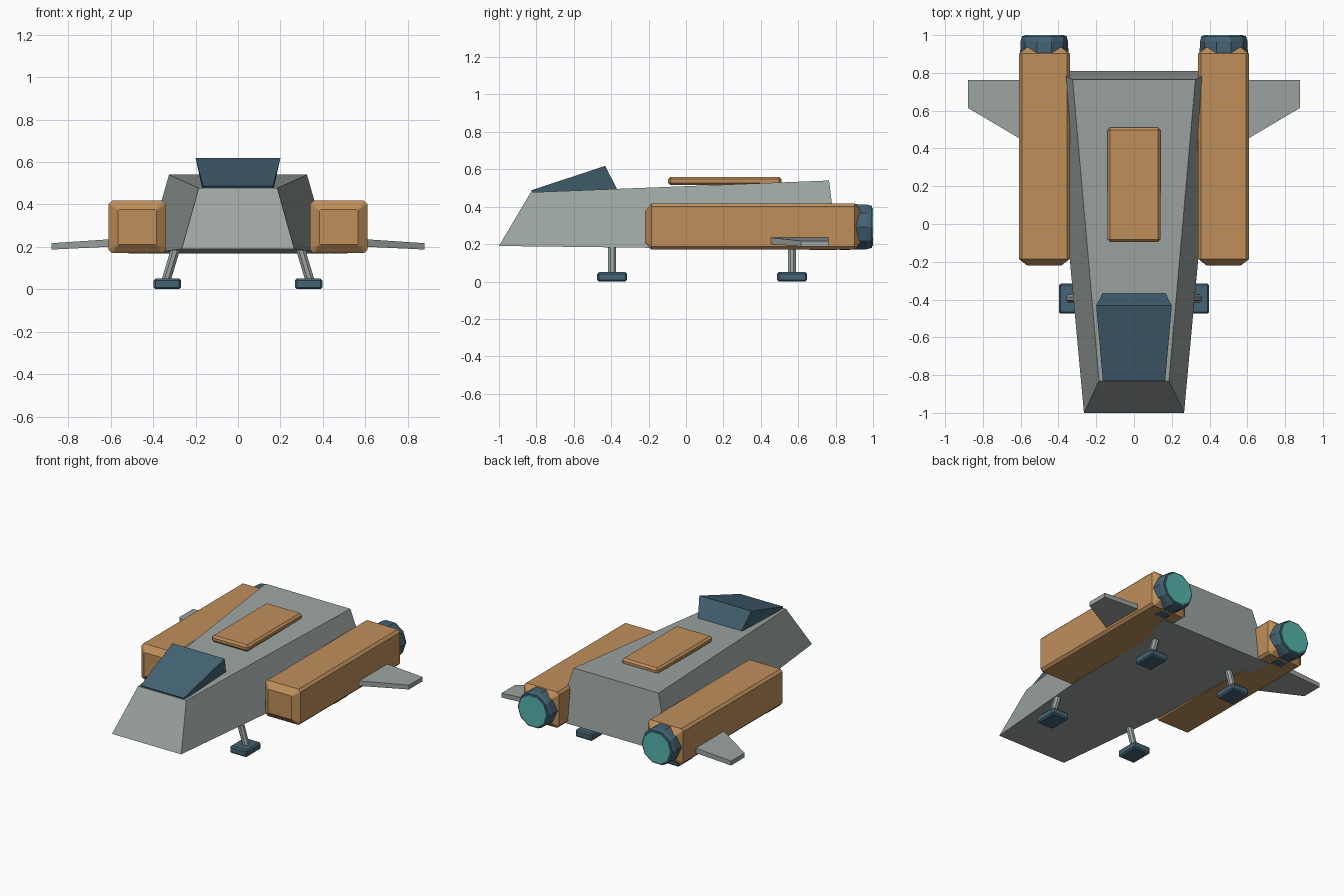
import bpy, bmesh, math
from mathutils import Vector, Matrix

if "Cube" in bpy.data.objects:
    bpy.data.objects.remove(bpy.data.objects["Cube"])


def material(name, rgb):
    m = bpy.data.materials.new(name)
    m.diffuse_color = (*rgb, 1)
    m.use_nodes = True
    m.node_tree.nodes["Principled BSDF"].inputs["Base Color"].default_value = m.diffuse_color
    return m


GREY = material("hull grey", (0.33, 0.37, 0.355))
ORANGE = material("panel orange", (0.52, 0.275, 0.105))
BLUE = material("dark blue", (0.058, 0.125, 0.175))
TEAL = material("glow teal", (0.09, 0.46, 0.42))


def finish(name, bm, mat):
    bmesh.ops.recalc_face_normals(bm, faces=bm.faces)
    me = bpy.data.meshes.new(name)
    bm.to_mesh(me)
    bm.free()
    me.materials.append(mat)
    ob = bpy.data.objects.new(name, me)
    bpy.context.collection.objects.link(ob)
    return ob


def loft(name, rings, mat):
    """Skin a list of equal-length point rings and cap both ends."""
    bm = bmesh.new()
    vs = [[bm.verts.new(p) for p in r] for r in rings]
    n = len(rings[0])
    for a, b in zip(vs, vs[1:]):
        for i in range(n):
            j = (i + 1) % n
            bm.faces.new((a[i], a[j], b[j], b[i]))
    bm.faces.new(vs[0])
    bm.faces.new(vs[-1])
    return finish(name, bm, mat)


def box(name, lo, hi, bevel, mat):
    bm = bmesh.new()
    lo, hi = Vector(lo), Vector(hi)
    bmesh.ops.create_cube(bm, size=1, matrix=Matrix.Translation((lo + hi) / 2)
                          @ Matrix.Diagonal((*(hi - lo), 1)))
    bmesh.ops.bevel(bm, geom=bm.edges[:], offset=bevel, segments=1,
                    affect='EDGES', profile=0.5)
    return finish(name, bm, mat)


def tube(name, a, b, r1, r2, sides, mat, turn=0.0):
    a, b = Vector(a), Vector(b)
    d = b - a
    bm = bmesh.new()
    bmesh.ops.create_cone(bm, cap_ends=True, segments=sides, radius1=r1, radius2=r2,
                          depth=d.length,
                          matrix=Matrix.Translation((a + b) / 2)
                          @ d.to_track_quat('Z', 'Y').to_matrix().to_4x4()
                          @ Matrix.Rotation(turn, 4, 'Z'))
    return finish(name, bm, mat)


def section(y, x0, x1, z0, z1, c):
    """Rectangle in the xz plane with chamfered corners."""
    return [(x0 + c, y, z0), (x1 - c, y, z0), (x1, y, z0 + c), (x1, y, z1 - c),
            (x1 - c, y, z1), (x0 + c, y, z1), (x0, y, z1 - c), (x0, y, z0 + c)]


# Hull: tapered wedge with sloping nose and tail
loft("hull", [
    [(-0.265, -1, 0.19), (0.265, -1, 0.19), (0.185, -0.83, 0.477), (-0.185, -0.83, 0.477)],
    [(-0.432, 0.81, 0.168), (0.432, 0.81, 0.168), (0.325, 0.765, 0.54), (-0.325, 0.765, 0.54)],
], GREY)

# Canopy: wedge, wider at its top edge
loft("canopy", [
    [(-s * 0.165, -0.83, 0.487), (-s * 0.2, -0.432, 0.618),
     (-s * 0.165, -0.365, 0.487), (-s * 0.165, -0.365, 0.46), (-s * 0.165, -0.81, 0.46)]
    for s in (1, -1)], BLUE)

# Roof panel
box("roof_panel", (-0.14, -0.095, 0.515), (0.14, 0.51, 0.56), 0.013, ORANGE)

for s, side in ((-1, "left"), (1, "right")):
    # Engine pod with inset ends
    full = (0.34, 0.61, 0.17, 0.418)
    small = (0.385, 0.565, 0.212, 0.376)
    rings = [section(-0.22, *small, 0.004), section(-0.185, *full, 0.016),
             section(0.902, *full, 0.016), section(0.937, *small, 0.004)]
    loft(side + "_engine_pod", [[(s * x, y, z) for x, y, z in r] for r in rings], ORANGE)

    # Thruster nozzle and glowing exhaust disc
    c = s * 0.475
    tube(side + "_nozzle", (c, 0.82, 0.292), (c, 0.965, 0.292), 0.13, 0.126, 10, BLUE,
         math.radians(18))
    tube(side + "_nozzle_rim", (c, 0.965, 0.292), (c, 0.995, 0.292), 0.126, 0.118, 10, BLUE,
         math.radians(18))
    tube(side + "_exhaust", (c, 0.99, 0.292), (c, 1.0, 0.292), 0.106, 0.106, 10, TEAL,
         math.radians(18))

    # Swept fin
    outline = [(0.55, 0.42, 0.203), (0.88, 0.615, 0.187), (0.88, 0.763, 0.187), (0.55, 0.763, 0.203)]
    loft(side + "_fin", [[(s * x, y, z + t * (1 + (0.88 - x) * 0.6)) for x, y, z in outline]
                         for t in (0, 0.03)], GREY)

    # Landing legs and feet
    for y, end in ((-0.395, "front"), (0.567, "rear")):
        tube(f"{end}_{side}_strut", (s * 0.285, y, 0.22), (s * 0.341, y, 0.035),
             0.023, 0.023, 8, GREY, math.radians(22.5))
        xs = sorted((s * 0.268, s * 0.398))
        box(f"{end}_{side}_foot", (xs[0], y - 0.08, 0), (xs[1], y + 0.08, 0.05), 0.009, BLUE)
